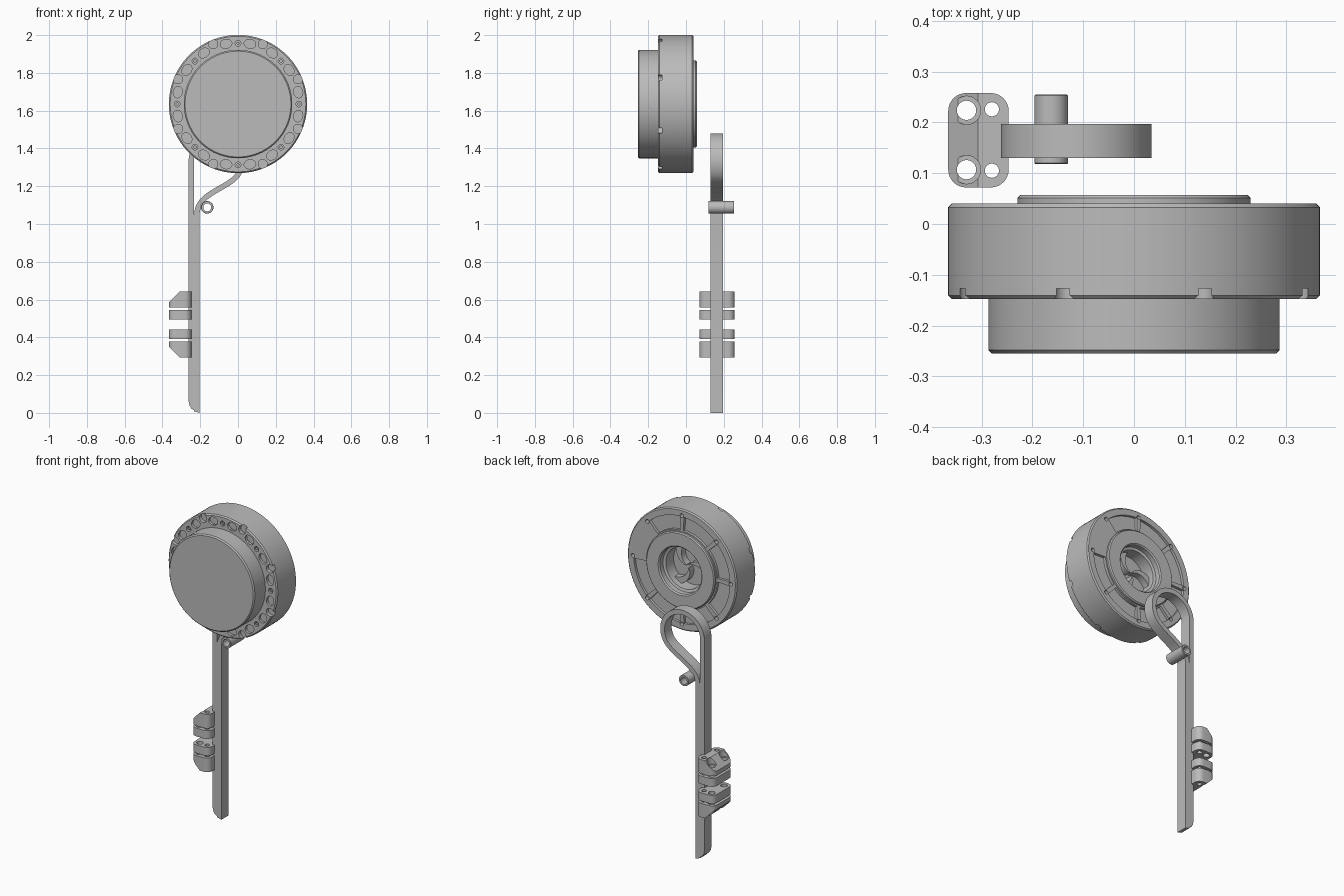
import bpy, bmesh, math
from math import sin, cos, pi, radians
from mathutils import Vector
from mathutils.geometry import interpolate_bezier

cube = bpy.data.objects.get("Cube")
if cube:
    bpy.data.objects.remove(cube, do_unlink=True)

grey = bpy.data.materials.new("plain grey")
grey.use_nodes = True
grey.diffuse_color = (0.5, 0.5, 0.5, 1)
grey.node_tree.nodes["Principled BSDF"].inputs["Base Color"].default_value = (0.5, 0.5, 0.5, 1)

CZ = 1.635  # height of the drum axis


def finish(name, bm):
    bmesh.ops.recalc_face_normals(bm, faces=bm.faces)
    me = bpy.data.meshes.new(name)
    bm.to_mesh(me)
    bm.free()
    me.materials.append(grey)
    ob = bpy.data.objects.new(name, me)
    bpy.context.collection.objects.link(ob)
    return ob


def activate(ob):
    bpy.ops.object.select_all(action='DESELECT')
    ob.select_set(True)
    bpy.context.view_layer.objects.active = ob


def smooth(ob, angle=30):
    activate(ob)
    bpy.ops.object.shade_smooth_by_angle(angle=radians(angle))


def add_prism(bm, pts, lo, hi, axis):
    """Extrude a 2D outline along y (outline in x, z) or along z (outline in x, y)."""
    place = (lambda p, t: (p[0], t, p[1])) if axis == 'y' else (lambda p, t: (p[0], p[1], t))
    a = [bm.verts.new(place(p, lo)) for p in pts]
    b = [bm.verts.new(place(p, hi)) for p in pts]
    bm.faces.new(a)
    bm.faces.new(b[::-1])
    n = len(pts)
    for i in range(n):
        j = (i + 1) % n
        bm.faces.new((a[i], b[i], b[j], a[j]))


def prisms(name, outlines, lo, hi, axis):
    bm = bmesh.new()
    for pts in outlines:
        add_prism(bm, pts, lo, hi, axis)
    return finish(name, bm)


def cut(ob, cutter):
    activate(ob)
    mod = ob.modifiers.new("cut", 'BOOLEAN')
    mod.operation = 'DIFFERENCE'
    mod.solver = 'EXACT'
    mod.object = cutter
    bpy.ops.object.modifier_apply(modifier=mod.name)
    bpy.data.objects.remove(cutter, do_unlink=True)


def lathe(name, profile, centre, steps):
    """Turn a profile of (radius, y) about an axis along y."""
    bm = bmesh.new()
    vs = [bm.verts.new((centre[0] + r, y, centre[1])) for r, y in profile]
    es = [bm.edges.new(pair) for pair in zip(vs, vs[1:])]
    bmesh.ops.spin(bm, geom=vs + es, cent=(centre[0], 0, centre[1]), axis=(0, 1, 0),
                   angle=2 * pi, steps=steps)
    bmesh.ops.remove_doubles(bm, verts=bm.verts, dist=1e-5)
    return finish(name, bm)


def oval(x, y, a, b, turn=0.0, n=24):
    pts = []
    for i in range(n):
        u, v = a * cos(2 * pi * i / n), b * sin(2 * pi * i / n)
        pts.append((x + u * cos(turn) - v * sin(turn), y + u * sin(turn) + v * cos(turn)))
    return pts


def around(count, offset, radius, a, b):
    """Ovals spaced round the drum, a = radial and b = tangential half size."""
    turns = [radians(offset) + 2 * pi * k / count for k in range(count)]
    return [oval(radius * cos(t), CZ + radius * sin(t), a, b, t) for t in turns]


def sector(r0, r1, mid, half, n=10):
    ts = [radians(mid - half + 2 * half * i / n) for i in range(n + 1)]
    return ([(r1 * cos(t), CZ + r1 * sin(t)) for t in ts]
            + [(r0 * cos(t), CZ + r0 * sin(t)) for t in reversed(ts)])


# Drum: front cap, wide body, raised back ring and central cavity
drum = lathe("drum", [
    (0, -0.255), (0.28, -0.255), (0.287, -0.248), (0.287, -0.148), (0.359, -0.148),
    (0.366, -0.141), (0.366, 0.033), (0.359, 0.04), (0.23, 0.04), (0.23, 0.051),
    (0.224, 0.057), (0.147, 0.057), (0.14, 0.05), (0.14, 0.02), (0.125, 0.015),
    (0.125, -0.06), (0, -0.06)], (0, CZ), 96)
# Front flange pockets, screw holes and rim notches
cut(drum, prisms("pocket_cutter", around(16, 11.25, 0.325, 0.024, 0.031), -0.16, -0.132, 'y'))
cut(drum, prisms("screw_cutter", around(8, 0, 0.322, 0.015, 0.015), -0.16, -0.12, 'y'))
cut(drum, prisms("notch_cutter", around(8, 22.5, 0.345, 0.026, 0.024), -0.16, -0.127, 'y'))
# Back recesses between ribs, with screw holes at the rib ends
cut(drum, prisms("recess_cutter", [sector(0.238, 0.322, 22.5 + 45 * k, 20) for k in range(8)],
                 0.024, 0.07, 'y'))
cut(drum, prisms("back_screw_cutter", around(8, 0, 0.328, 0.012, 0.012), 0.015, 0.07, 'y'))
smooth(drum)

# Screw heads sunk in the front flange
smooth(prisms("flange_screws", around(8, 0, 0.322, 0.008, 0.008), -0.144, -0.115, 'y'))

# Swirled blades inside the cavity
blades = []
for k in range(3):
    edge = []
    for i in range(9):
        r = 0.012 + 0.116 * i / 8
        edge.append((r, 2 * pi * k / 3 + 0.9 * i / 8))
    lead = [(r * cos(t), CZ + r * sin(t)) for r, t in edge]
    trail = [(r * cos(t + 0.45), CZ + r * sin(t + 0.45)) for r, t in reversed(edge)]
    blades.append(lead + trail)
smooth(prisms("cavity_blades", blades, -0.065, -0.02, 'y'))

# Looped strap: up the right side, round the loop, then down beside itself
HALF = 0.0142
loop = Vector((-0.1135, 1.332))
path = [Vector((-0.2475, z)) for z in (0.03, 1.2)]
path += [loop + 0.134 * Vector((cos(radians(a)), sin(radians(a)))) for a in range(180, -29, -8)]
last = path[-1]
mid = Vector((-0.1, 1.187))
low = Vector((-0.2175, 1.05))
path += interpolate_bezier(last, last + Vector((-0.469, -0.883)) * 0.04,
                           mid + Vector((0.86, 0.5)) * 0.04, mid, 10)[1:]
path += interpolate_bezier(mid, mid - Vector((0.86, 0.5)) * 0.07,
                           low + Vector((0, 0.07)), low, 12)[1:]
path.append(Vector((-0.2175, 0.003)))

bm = bmesh.new()
rings = []
for i, p in enumerate(path):
    p = Vector(p[:2])
    d = (Vector(path[min(i + 1, len(path) - 1)][:2]) - Vector(path[max(i - 1, 0)][:2])).normalized()
    side = Vector((-d.y, d.x)) * HALF
    ends = [p + side, p - side]
    if i == 0:  # slanted foot
        ends[0].y, ends[1].y = 0.062, 0.014
    if i == len(path) - 1:
        ends[0].y, ends[1].y = 0.0, 0.008
    rings.append([bm.verts.new((e.x, y, e.y)) for e, y in
                  ((ends[0], 0.13), (ends[0], 0.197), (ends[1], 0.197), (ends[1], 0.13))])
for a, b in zip(rings, rings[1:]):
    for i in range(4):
        j = (i + 1) % 4
        bm.faces.new((a[i], a[j], b[j], b[i]))
bm.faces.new(rings[0])
bm.faces.new(rings[-1][::-1])
smooth(finish("looped_strap", bm))

# Rounded foot edge filling out the slanted strap end
prisms("strap_foot", [[(-0.2617, 0.062), (-0.257, 0.04), (-0.248, 0.024), (-0.2333, 0.014)]],
       0.13, 0.197, 'y')

# Hollow pin in the crook of the strap
smooth(lathe("hollow_pin", [(0.021, 0.118), (0.031, 0.118), (0.033, 0.12), (0.033, 0.253),
                            (0.031, 0.255), (0.021, 0.255), (0.021, 0.118)], (-0.163, 1.088), 32))

# Clamp blocks, mirrored about their shared middle height
CLAMP_Z = 0.468
HOLES = [(-0.33, 0.224, 0.019), (-0.28, 0.226, 0.014), (-0.33, 0.107, 0.019), (-0.28, 0.105, 0.014)]
plan = []
for cx, cy, start in ((-0.282, 0.223, 0), (-0.331, 0.223, 90), (-0.331, 0.107, 180), (-0.282, 0.107, 270)):
    for i in range(9):
        t = radians(start + 90 * i / 8)
        plan.append((cx + 0.035 * cos(t), cy + 0.035 * sin(t)))


def clamp(name, lo, hi, sign, chamfer):
    zs = sorted((CLAMP_Z + sign * lo, CLAMP_Z + sign * hi))
    bm = bmesh.new()
    add_prism(bm, plan, zs[0], zs[1], 'z')
    if chamfer:
        res = bmesh.ops.bisect_plane(bm, geom=bm.verts[:] + bm.edges[:] + bm.faces[:],
                                     plane_co=(-0.307, 0, CLAMP_Z + sign * hi),
                                     plane_no=(-1, 0, sign), clear_outer=True)
        bmesh.ops.edgeloop_fill(bm, edges=[e for e in res["geom_cut"] if isinstance(e, bmesh.types.BMEdge)])
    ob = finish(name, bm)
    cut(ob, prisms("bolt_cutter", [oval(x, y, r, r) for x, y, r in HOLES], 0.2, 0.7, 'z'))
    if chamfer:  # counterbores on the sloped side
        seat = sorted((CLAMP_Z + sign * 0.135, CLAMP_Z + sign * 0.25))
        cut(ob, prisms("seat_cutter", [oval(x, y, 0.028, 0.028) for x, y, r in HOLES[::2]],
                       seat[0], seat[1], 'z'))
    smooth(ob)


for word, sign in (("upper", 1), ("lower", -1)):
    clamp(word + "_outer_clamp", 0.09, 0.175, sign, True)
    clamp(word + "_inner_clamp", 0.026, 0.076, sign, False)
